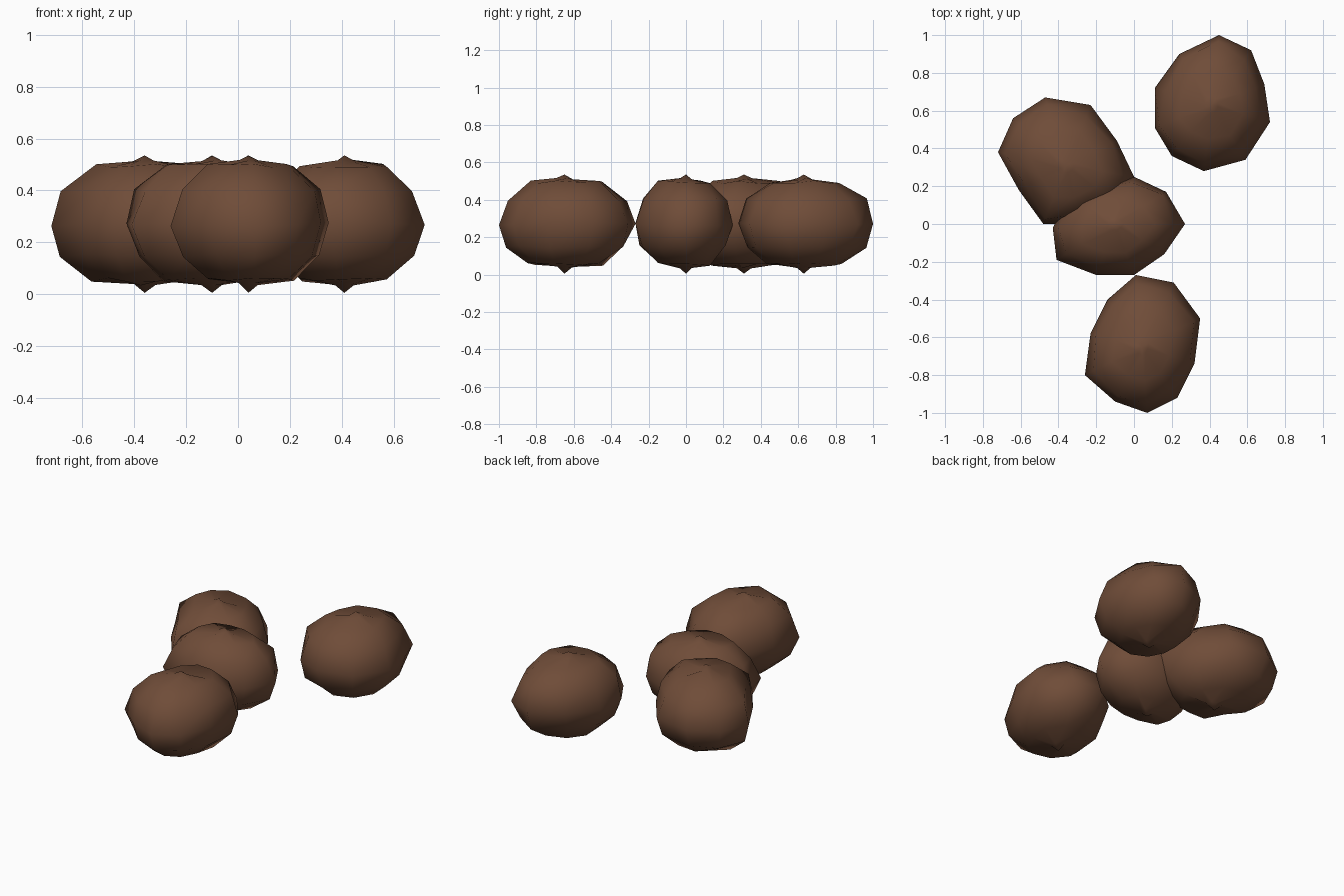
import bpy
import bmesh
import random
from mathutils import Vector

if "Cube" in bpy.data.objects:
    bpy.data.objects.remove(bpy.data.objects["Cube"], do_unlink=True)

random.seed(4)

# One earthy brown for every lump
brown = bpy.data.materials.new("earthy brown")
brown.use_nodes = True
colour = (0.16, 0.073, 0.04, 1)
brown.diffuse_color = colour
shader = brown.node_tree.nodes["Principled BSDF"]
shader.inputs["Base Color"].default_value = colour
shader.inputs["Roughness"].default_value = 0.9

# Share of the outline's reach and height, from bottom ring to top ring
RINGS = [(0.12, 0.04), (0.54, 0.055), (0.87, 0.15), (1.0, 0.27),
         (0.87, 0.4), (0.54, 0.495), (0.12, 0.51)]
BOTTOM, TOP = 0.005, 0.535


def make_lump(name, pole, outline):
    """Squashed, irregular ball whose widest ring follows the outline."""
    centre = Vector(pole)
    bm = bmesh.new()
    loops = []
    for reach, height in RINGS:
        loop = []
        for point in outline:
            wobble = 1 if reach == 1 else random.uniform(0.94, 1.06)
            p = centre.lerp(Vector(point), reach * wobble)
            lift = random.uniform(-1, 1) * 0.008
            loop.append(bm.verts.new((p.x, p.y, height + lift)))
        loops.append(loop)
    bottom = bm.verts.new((*centre, BOTTOM))
    top = bm.verts.new((*centre, TOP))
    count = len(outline)
    for i in range(count):
        j = (i + 1) % count
        for low, high in zip(loops, loops[1:]):
            bm.faces.new((low[i], low[j], high[j], high[i]))
        bm.faces.new((bottom, loops[0][j], loops[0][i]))
        bm.faces.new((top, loops[-1][i], loops[-1][j]))
    bmesh.ops.recalc_face_normals(bm, faces=bm.faces)
    for face in bm.faces:
        face.smooth = True
    mesh = bpy.data.meshes.new(name)
    bm.to_mesh(mesh)
    bm.free()
    mesh.materials.append(brown)
    lump = bpy.data.objects.new(name, mesh)
    bpy.context.collection.objects.link(lump)
    return lump


# Lone lump at the back left
make_lump("back_left_lump", (0.41, 0.63), [
    (0.72, 0.54), (0.69, 0.74), (0.62, 0.92), (0.45, 1.0), (0.24, 0.9),
    (0.11, 0.72), (0.11, 0.51), (0.2, 0.36), (0.37, 0.28), (0.59, 0.34)])

# Long lump at the back right
make_lump("back_right_lump", (-0.36, 0.31), [
    (0.0, 0.25), (-0.09, 0.44), (-0.23, 0.63), (-0.47, 0.67), (-0.64, 0.56),
    (-0.72, 0.38), (-0.61, 0.18), (-0.48, 0.0), (-0.28, 0.0), (-0.08, 0.1)])

# Lump in the middle, pushed into its neighbour
make_lump("middle_lump", (-0.1, 0.0), [
    (0.27, 0.0), (0.17, 0.17), (0.0, 0.25), (-0.18, 0.24), (-0.34, 0.15),
    (-0.43, -0.02), (-0.41, -0.19), (-0.2, -0.27), (0.0, -0.27), (0.16, -0.16)])

# Lump at the front
make_lump("front_lump", (0.04, -0.65), [
    (0.35, -0.5), (0.21, -0.31), (0.01, -0.27), (-0.14, -0.4), (-0.23, -0.58),
    (-0.26, -0.8), (-0.1, -0.94), (0.07, -1.0), (0.23, -0.92), (0.32, -0.74)])
